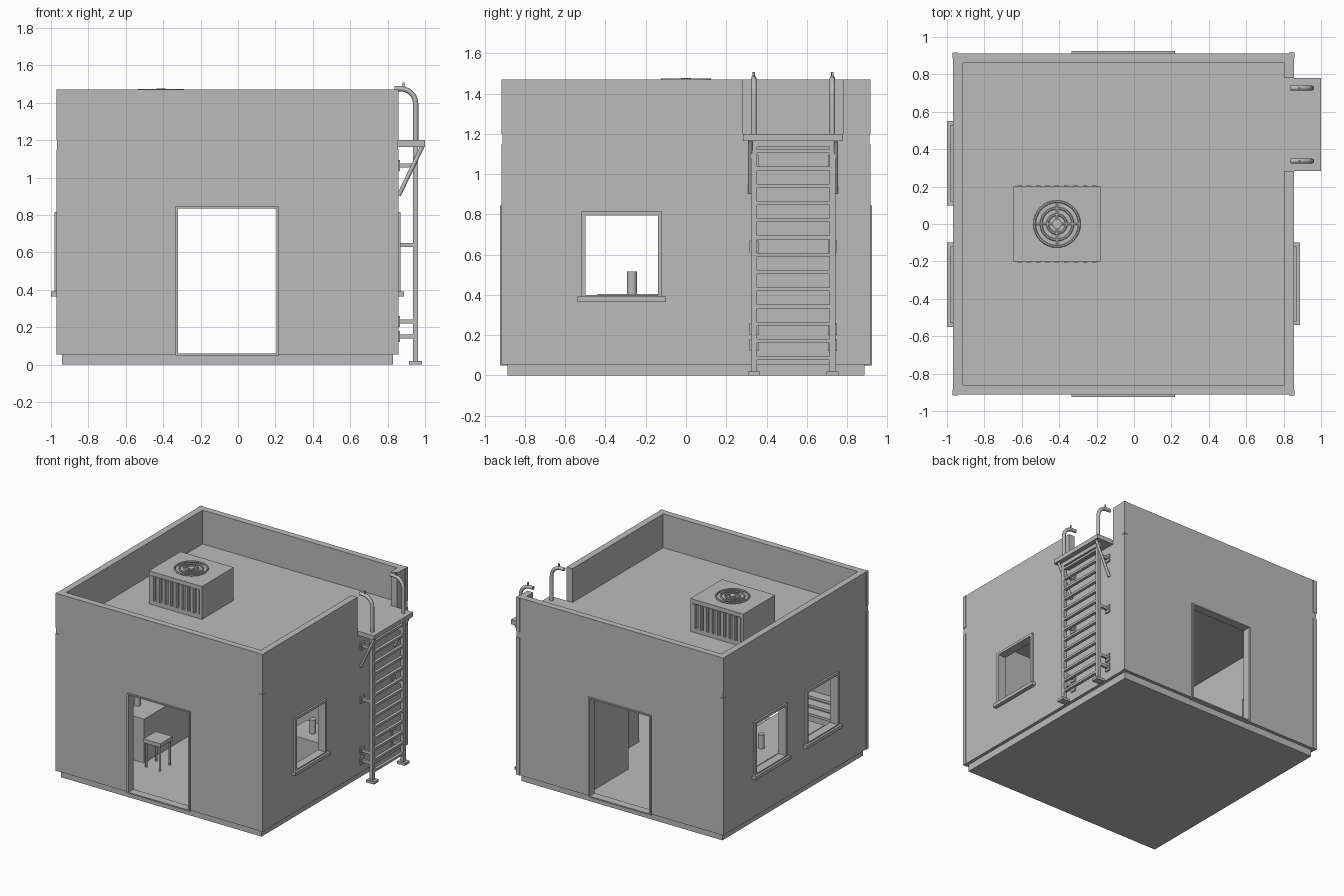
import bpy
from math import pi, cos, sin
from mathutils import Vector

cube = bpy.data.objects.get("Cube")
if cube:
    bpy.data.objects.remove(cube, do_unlink=True)

grey = bpy.data.materials.new("plain_grey")
grey.use_nodes = True
grey.diffuse_color = (0.5, 0.5, 0.5, 1)
grey.node_tree.nodes["Principled BSDF"].inputs["Base Color"].default_value = (0.5, 0.5, 0.5, 1)


def box(name, x, y, z):
    """Box from (min, max) pairs."""
    verts = [(a, b, c) for c in z for b in y for a in x]
    faces = [(0, 2, 3, 1), (4, 5, 7, 6), (0, 1, 5, 4), (2, 6, 7, 3), (0, 4, 6, 2), (1, 3, 7, 5)]
    mesh = bpy.data.meshes.new(name)
    mesh.from_pydata(verts, [], faces)
    mesh.materials.append(grey)
    ob = bpy.data.objects.new(name, mesh)
    bpy.context.collection.objects.link(ob)
    return ob


def cut(ob, x, y, z):
    """Cut a box-shaped hole and discard the cutter."""
    cutter = box("cutter", x, y, z)
    cutter.hide_render = True
    mod = ob.modifiers.new("cut", 'BOOLEAN')
    mod.operation = 'DIFFERENCE'
    mod.solver = 'EXACT'
    mod.object = cutter
    bpy.context.view_layer.objects.active = ob
    bpy.ops.object.modifier_apply(modifier=mod.name)
    bpy.data.objects.remove(cutter, do_unlink=True)


def cylinder(name, loc, r, depth, sides=16):
    bpy.ops.mesh.primitive_cylinder_add(vertices=sides, radius=r, depth=depth, location=loc)
    ob = bpy.context.object
    ob.name = name
    ob.data.materials.append(grey)
    bpy.ops.object.shade_smooth_by_angle()
    return ob


def tube(name, points, r):
    """Round bar along a path."""
    curve = bpy.data.curves.new(name, 'CURVE')
    curve.dimensions = '3D'
    curve.bevel_depth = r
    curve.bevel_resolution = 2
    curve.use_fill_caps = True
    line = curve.splines.new('POLY')
    line.points.add(len(points) - 1)
    for p, co in zip(line.points, points):
        p.co = (*co, 1)
    curve.materials.append(grey)
    ob = bpy.data.objects.new(name, curve)
    bpy.context.collection.objects.link(ob)


def ring(name, loc, r, minor):
    bpy.ops.mesh.primitive_torus_add(location=loc, major_radius=r, minor_radius=minor,
                                     major_segments=32, minor_segments=6)
    bpy.context.object.name = name
    bpy.context.object.data.materials.append(grey)
    bpy.ops.object.shade_smooth_by_angle()


# Main extents
X0, X1, Y = -0.967, 0.855, 0.912
T = 0.052
FLOOR, ROOF, TOP = 0.055, 1.2, 1.47
door_x, door_z = (-0.32, 0.205), (FLOOR, 0.835)
win_z = (0.39, 0.815)

# Base slab and roof slab
box("base_slab", (X0 + 0.025, X1 - 0.025), (-Y + 0.025, Y - 0.025), (0, FLOOR))
box("roof_slab", (X0 + T, X1 - T), (-Y + T, Y - T), (ROOF - 0.05, ROOF))

# Walls with two doorways and three windows
inside = ((X0 + T, X1 - T), (-Y + T, Y - T))
walls = box("walls", (X0, X1), (-Y, Y), (FLOOR, ROOF))
cut(walls, *inside, (0, 2))
cut(walls, door_x, (-2, 2), (0, door_z[1]))
windows = [(X1, 1, -0.52, -0.12), (X0, -1, -0.53, -0.12), (X0, -1, 0.12, 0.53)]
for wx, s, a, b in windows:
    cut(walls, (wx - 0.1, wx + 0.1), (a + 0.01, b - 0.01), (win_z[0], win_z[1] - 0.01))

# Parapet with a gap for the ladder landing
parapet = box("parapet", (X0, X1), (-Y, Y), (ROOF, TOP))
cut(parapet, *inside, (1, 2))
cut(parapet, (X1 - 0.1, X1 + 0.1), (0.283, 0.78), (1, 2))

# Corner trims, as angles in two lengths
E = 0.004
for cx, sx in ((X0, -1), (X1, 1)):
    for sy in (-1, 1):
        for z in ((FLOOR, 1.15), (ROOF, TOP)):
            xs = sorted((cx + sx * E, cx - sx * 0.027))
            ys = sorted((sy * (Y + E), sy * (Y - 0.027)))
            trim = box("corner_trim", xs, ys, z)
            cut(trim, sorted((cx, cx - sx * 0.1)), sorted((sy * Y, sy * (Y - 0.1))), (0, 2))

# Door frames
for s in (-1, 1):
    ys = sorted((s * (Y - T), s * (Y + 0.012)))
    frame = box("door_frame", (-0.335, 0.22), ys, (0.05, 0.845))
    cut(frame, door_x, (-2, 2), (0.06, 0.835))

# Window frames and sills
for wx, s, a, b in windows:
    xs = sorted((wx - s * T, wx + s * 0.015))
    frame = box("window_frame", xs, (a, b), win_z)
    cut(frame, (-2, 2), (a + 0.02, b - 0.02), (win_z[0] + 0.01, win_z[1] - 0.02))
    box("window_sill", sorted((wx, wx + s * 0.032)), (a - 0.02, b + 0.02), (0.365, 0.392))

# Roof cooling unit with slatted sides
ac = box("cooling_unit", (-0.647, -0.178), (-0.2, 0.2), (ROOF, 1.463))
for s in (-1, 1):
    cut(ac, (-0.62, -0.205), sorted((s * 0.18, s * 0.3)), (1.235, 1.43))
    for i in range(9):
        x = -0.612 + i * 0.05
        box("vent_slat", (x - 0.012, x + 0.012), sorted((s * 0.175, s * 0.207)), (1.235, 1.43))

# Fan on the cooling unit
fan = Vector((-0.412, 0, 1.468))
for r in (0.12, 0.085, 0.05):
    ring("fan_guard_ring", fan, r, 0.007)
cylinder("fan_hub", fan, 0.025, 0.016)
for i in range(4):
    d = Vector((cos(i * pi / 2), sin(i * pi / 2), 0))
    tube("fan_guard_spoke", [fan, fan + d * 0.12], 0.006)

# Landing at the top of the ladder
box("ladder_landing", (X1 - T, 1.0), (0.283, 0.78), (1.165, ROOF))

# Ladder rails with hooped handholds, feet, braces and wall ties
for y, s in ((0.337, -1), (0.727, 1)):
    box("ladder_rail", (0.935, 0.963), (y - 0.015, y + 0.015), (0.01, ROOF))
    box("ladder_foot", (0.915, 0.985), (y - 0.03, y + 0.03), (0, 0.02))
    bend = [(0.87 + 0.08 * cos(a * pi / 12), y, 1.395 + 0.08 * sin(a * pi / 12)) for a in range(7)]
    tube("handhold", [(0.95, y, ROOF)] + bend + [(0.838, y, 1.475)], 0.014)
    tube("handhold_pin", [(0.885, y, 1.47), (0.885, y, 1.508)], 0.006)
    tube("landing_brace", [(0.985, y + s * 0.018, 1.165), (0.86, y + s * 0.018, 0.905)], 0.011)
    for z in (1.065, 0.64, 0.23, 0.15):
        box("wall_tie", (X1, 0.94), (y - 0.01, y + 0.01), (z - 0.011, z + 0.011))
        box("wall_tie_plate", (X1, X1 + 0.012), (y - 0.022, y + 0.022), (z - 0.03, z + 0.03))

# Ladder rungs
for i in range(13):
    z = 0.085 + i * 0.0857
    box("ladder_rung", (0.937, 0.961), (0.35, 0.715), (z - 0.009, z + 0.009))
box("ladder_top_bar", (0.937, 0.961), (0.35, 0.715), (1.135, 1.165))

# Counter along the wall with bottles
box("counter", (X0 + T, -0.52), (-0.44, 0.44), (FLOOR, 0.405))
for x, y in ((-0.7, -0.268), (-0.76, 0.136)):
    cylinder("bottle", (x, y, 0.46), 0.025, 0.11)

# Stool
box("stool_seat", (-0.485, -0.335), (-0.5, -0.345), (0.25, 0.28))
for x in (-0.47, -0.35):
    for y in (-0.485, -0.36):
        tube("stool_leg", [(x, y, FLOOR), (x, y, 0.26)], 0.008)

# Side table, partition and wall shelf
box("side_table", (0.45, 0.78), (-0.05, 0.22), (FLOOR, 0.405))
cylinder("table_bottle", (0.61, 0.07, 0.46), 0.025, 0.11)
box("partition", (0.245, X1 - T), (0.377, Y - T), (FLOOR, ROOF - 0.05))
for z in (0.25, 0.32, 0.39):
    box("wall_shelf", (-0.75, -0.45), (-Y + T, -0.78), (z, z + 0.02))
